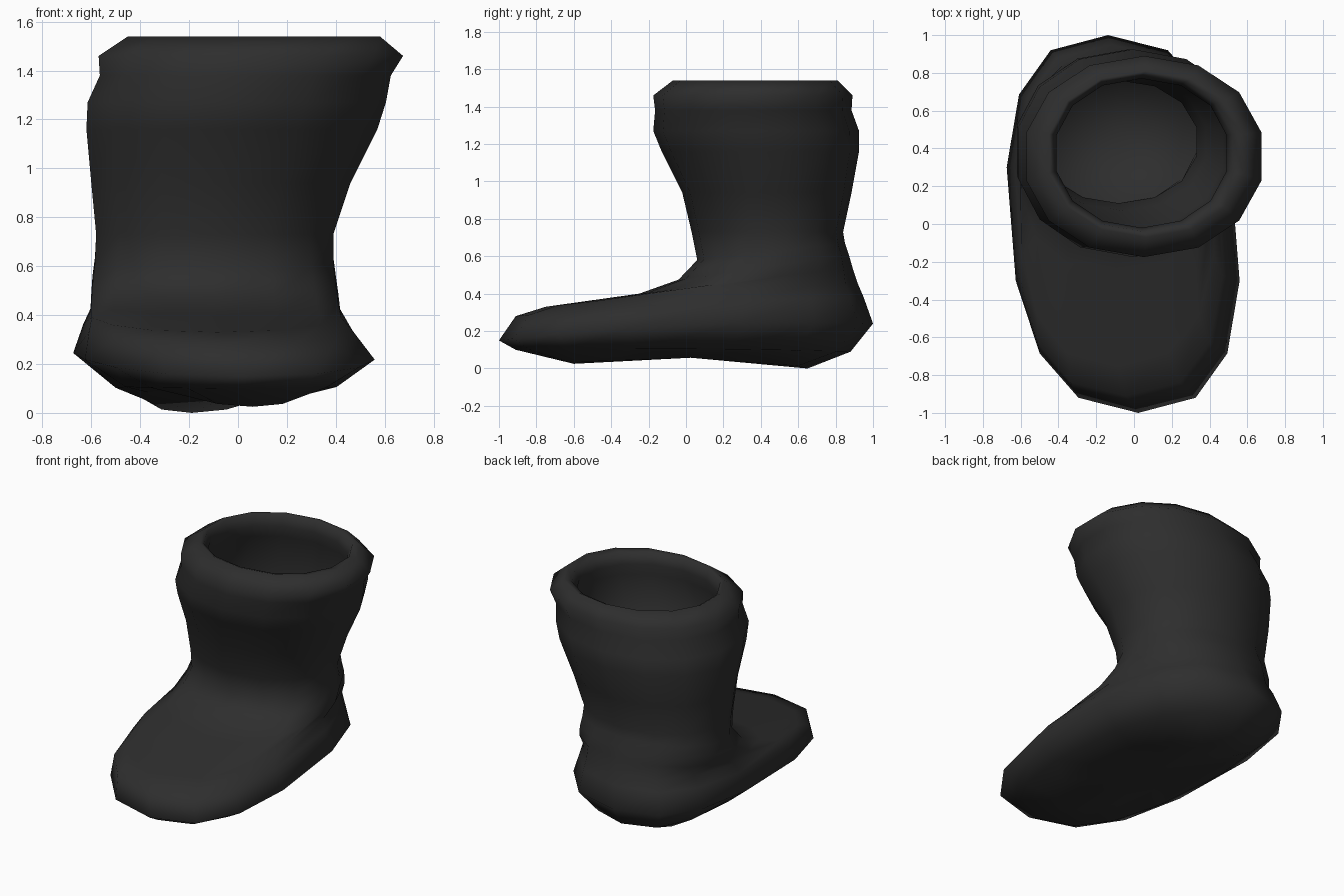
import bpy, bmesh, math

SIDES = 14

cube = bpy.data.objects.get("Cube")
if cube:
    bpy.data.objects.remove(cube)

black = bpy.data.materials.new("black_rubber")
black.use_nodes = True
COLOUR = (0.027, 0.027, 0.027, 1)
black.diffuse_color = COLOUR
black.node_tree.nodes["Principled BSDF"].inputs["Base Color"].default_value = COLOUR


def rounded(v, power):
    return math.copysign(abs(v) ** (2 / power), v)


def ring(bm, front, back, x0, x1, power=2.0, skew=0.0, sag=0.0):
    """Tilted oval running from front (y, z) to back (y, z)."""
    verts = []
    widest = rounded(math.cos(math.pi / SIDES), power)
    for i in range(SIDES):
        a = 2 * math.pi * i / SIDES + math.pi / 2
        along = rounded(math.sin(a), power)
        across = rounded(math.cos(a), power) / widest
        t = (along + 1) / 2
        y = front[0] + (back[0] - front[0]) * t
        z = front[1] + (back[1] - front[1]) * t + sag * (1 - along * along)
        x = (x0 + x1) / 2 + (x1 - x0) / 2 * across + skew * y
        verts.append(bm.verts.new((x, y, z)))
    return verts


def level(bm, z, y0, y1, x0, x1):
    return ring(bm, (y0, z), (y1, z), x0, x1, 2.1)


bm = bmesh.new()
rings = [
    # sole and foot
    ring(bm, (-.60, .025), (.65, .0), -.32, .20, 2.4, -.2, .08),
    ring(bm, (-.91, .10), (.88, .09), -.48, .38, 2.5, -.08, .01),
    ring(bm, (-1.0, .15), (1.0, .24), -.65, .535, 2.5, -.08, .04),
    ring(bm, (-.91, .28), (.95, .38), -.62, .46, 2.6, -.04, .02),
    ring(bm, (-.75, .33), (.92, .45), -.60, .42, 2.5, -.01, .02),
    ring(bm, (-.25, .40), (.89, .54), -.60, .41, 2.4),
    ring(bm, (-.04, .475), (.87, .61), -.595, .40, 2.3),
    ring(bm, (.06, .58), (.85, .67), -.585, .39, 2.15),
    # shaft
    level(bm, .73, .03, .84, -.58, .39),
    level(bm, .94, -.02, .885, -.60, .46),
    level(bm, 1.16, -.13, .925, -.62, .57),
    level(bm, 1.27, -.175, .925, -.615, .605),
    # rolled rim
    level(bm, 1.38, -.165, .885, -.565, .625),
    level(bm, 1.46, -.175, .89, -.57, .675),
    level(bm, 1.54, -.07, .81, -.45, .58),
    level(bm, 1.53, -.04, .79, -.43, .52),
    level(bm, 1.46, -.02, .77, -.41, .49),
    # lining
    level(bm, 1.38, -.04, .79, -.43, .51),
    level(bm, 1.16, -.03, .83, -.52, .47),
    level(bm, .94, .07, .79, -.50, .38),
    level(bm, .73, .11, .76, -.49, .33),
    level(bm, .25, .11, .82, -.49, .33),
]
for low, high in zip(rings, rings[1:]):
    for i in range(SIDES):
        j = (i + 1) % SIDES
        bm.faces.new((low[i], low[j], high[j], high[i]))
# close the sole and the inner floor
bmesh.ops.poke(bm, faces=[bm.faces.new(rings[0]), bm.faces.new(rings[-1])])
bmesh.ops.recalc_face_normals(bm, faces=bm.faces)

mesh = bpy.data.meshes.new("boot")
bm.to_mesh(mesh)
bm.free()
mesh.materials.append(black)
boot = bpy.data.objects.new("boot", mesh)
bpy.context.collection.objects.link(boot)
for poly in mesh.polygons:
    poly.use_smooth = True
